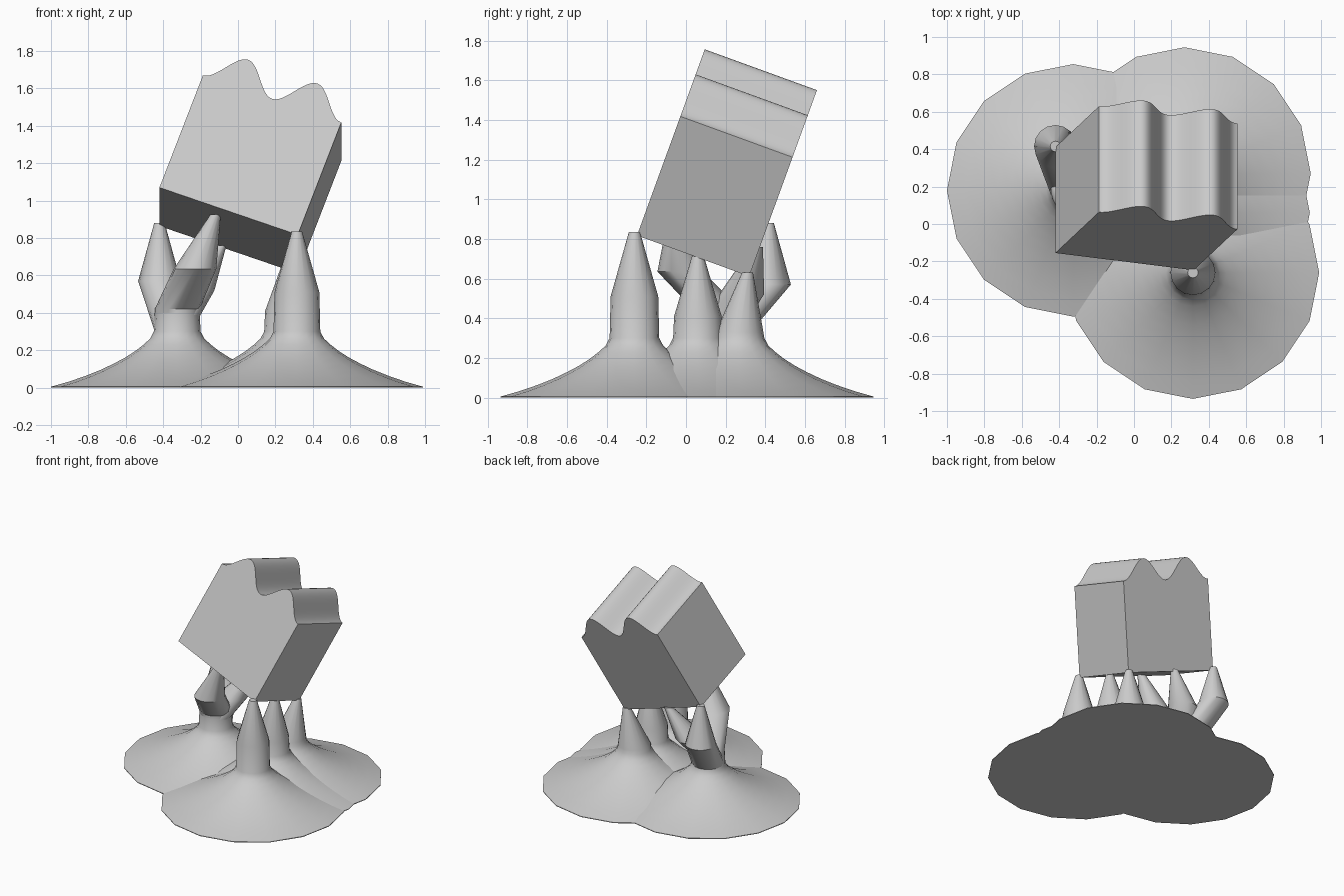
import bpy, bmesh, math
from mathutils import Matrix, Vector

cube = bpy.data.objects.get("Cube")
if cube:
    bpy.data.objects.remove(cube, do_unlink=True)

gray = bpy.data.materials.new("light_gray")
gray.use_nodes = True
color = (0.6, 0.6, 0.6, 1)
gray.diffuse_color = color
gray.node_tree.nodes["Principled BSDF"].inputs["Base Color"].default_value = color

SIDES = 16


def finish(name, bm):
    bmesh.ops.recalc_face_normals(bm, faces=bm.faces)
    mesh = bpy.data.meshes.new(name)
    bm.to_mesh(mesh)
    bm.free()
    mesh.materials.append(gray)
    obj = bpy.data.objects.new(name, mesh)
    bpy.context.collection.objects.link(obj)
    bpy.ops.object.select_all(action="DESELECT")
    obj.select_set(True)
    bpy.context.view_layer.objects.active = obj
    bpy.ops.object.shade_smooth_by_angle(angle=math.radians(30))
    return obj


def loft(name, rings):
    """Skin level rings given as (x, y, z, radius), capped at both ends."""
    bm = bmesh.new()
    loops = []
    for x, y, z, r in rings:
        angles = [2 * math.pi * i / SIDES for i in range(SIDES)]
        loops.append([bm.verts.new((x + r * math.cos(a), y + r * math.sin(a), z)) for a in angles])
    for low, high in zip(loops, loops[1:]):
        for i in range(SIDES):
            j = (i + 1) % SIDES
            bm.faces.new((low[i], low[j], high[j], high[i]))
    bm.faces.new(loops[0][::-1])
    bm.faces.new(loops[-1])
    return finish(name, bm)


# Flared foot profile: radius, height
FLARE = [(.675, 0), (.675, .005), (.58, .032), (.49, .063), (.41, .095), (.34, .128),
         (.28, .16), (.225, .195), (.18, .23), (.145, .262), (.125, .30)]
R, TIP = .12, .028


def foot_rings(x, y):
    return [(x, y, z, r) for r, z in FLARE]


# Upright supports under the right edge: foot centre, column top, tip
uprights = {
    "front_support": ((.315, -.26), .51, (.315, -.26, .835)),
    "middle_support": ((.265, .06), .41, (.285, .06, .72)),
    "back_support": ((.27, .27), .33, (.31, .31, .63)),
}
for name, ((x, y), top, tip) in uprights.items():
    loft(name, foot_rings(x, y) + [(x, y, top, R), (*tip, TIP)])

# Shared foot on the other side, carrying three bent branches
hub = (-.325, .18)
loft("shared_foot", foot_rings(*hub) + [(*hub, .40, R)])
branches = {
    "forward_branch": (.42, (-.23, -.03, .635), (-.12, -.06, .925)),
    "outer_branch": (.30, (-.42, .415, .57), (-.42, .415, .88)),
    "rear_branch": (.38, (-.24, .28, .52), (-.09, .36, .76)),
}
for name, (start, elbow, tip) in branches.items():
    loft(name, [(*hub, start - .1, R), (*hub, start, R), (*elbow, R * .95), (*tip, TIP)])

# Tilted block with two waves along its top
WIDTH, DEPTH, HEIGHT, WAVE, STEPS = .787, .602, .68, .165, 48
profile = [(0, 0), (WIDTH, 0)]
for i in range(STEPS, -1, -1):
    t = i / STEPS
    profile.append((t * WIDTH, HEIGHT + WAVE * (1 - math.cos(4 * math.pi * t)) / 2))
bm = bmesh.new()
face = bm.faces.new([bm.verts.new((x, 0, z)) for x, z in profile])
extruded = bmesh.ops.extrude_face_region(bm, geom=[face])
moved = [v for v in extruded["geom"] if isinstance(v, bmesh.types.BMVert)]
bmesh.ops.translate(bm, verts=moved, vec=Vector((0, DEPTH, 0)))
tilt = math.radians(20)
place = (Matrix.Translation((-.42, -.155, 1.07))
         @ Matrix.Rotation(-tilt, 4, "X") @ Matrix.Rotation(tilt, 4, "Y"))
bmesh.ops.transform(bm, matrix=place, verts=bm.verts)
finish("wavy_block", bm)
